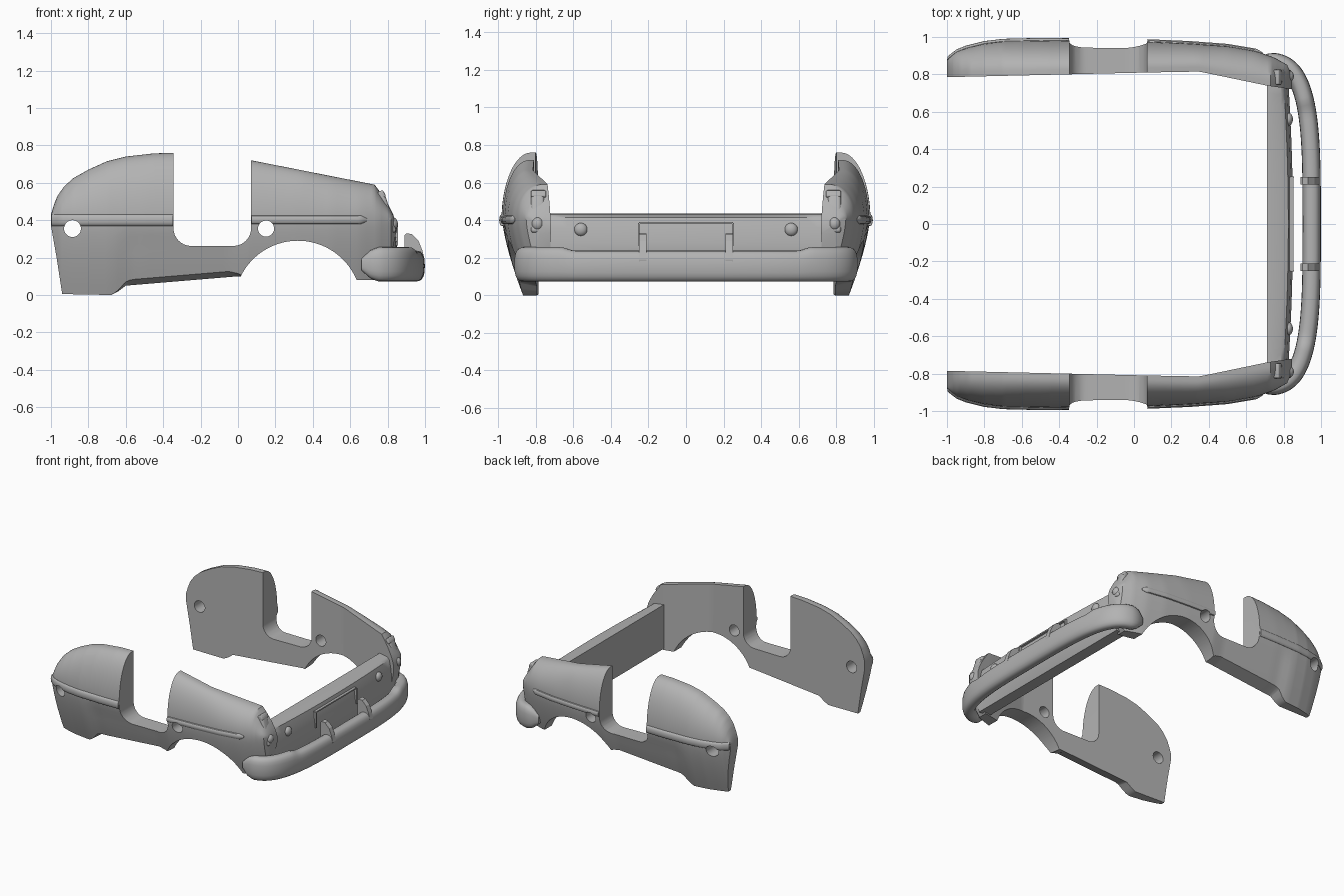
import bpy, bmesh, math
from mathutils import Matrix

cube = bpy.data.objects.get("Cube")
if cube:
    bpy.data.objects.remove(cube, do_unlink=True)

grey = bpy.data.materials.new("plain grey")
grey.use_nodes = True
grey.diffuse_color = (0.45, 0.45, 0.45, 1)
grey.node_tree.nodes["Principled BSDF"].inputs["Base Color"].default_value = (0.45, 0.45, 0.45, 1)


def lerp(x, pts):
    """Piecewise linear lookup."""
    if x <= pts[0][0]:
        return pts[0][1]
    for (a, p), (b, q) in zip(pts, pts[1:]):
        if x <= b:
            return p + (q - p) * (x - a) / (b - a)
    return pts[-1][1]


def finish(name, bm):
    bmesh.ops.recalc_face_normals(bm, faces=bm.faces)
    mesh = bpy.data.meshes.new(name)
    bm.to_mesh(mesh)
    bm.free()
    mesh.materials.append(grey)
    ob = bpy.data.objects.new(name, mesh)
    bpy.context.collection.objects.link(ob)
    return ob


def loft(name, rings):
    """Skin a list of closed rings and cap both ends."""
    bm = bmesh.new()
    rows = [[bm.verts.new(p) for p in ring] for ring in rings]
    n = len(rows[0])
    for a, b in zip(rows, rows[1:]):
        for i in range(n):
            j = (i + 1) % n
            bm.faces.new((a[i], a[j], b[j], b[i]))
    bm.faces.new(rows[0])
    bm.faces.new(rows[-1])
    return finish(name, bm)


def prism(name, outline, y0, y1):
    return loft(name, [[(x, y, z) for x, z in outline] for y in (y0, y1)])


def circle(cx, cz, r, n=48):
    return [(cx + r * math.cos(2 * math.pi * i / n), cz + r * math.sin(2 * math.pi * i / n))
            for i in range(n)]


def select(ob):
    bpy.ops.object.select_all(action='DESELECT')
    ob.select_set(True)
    bpy.context.view_layer.objects.active = ob


def cut(ob, cutters):
    select(ob)
    for c in cutters:
        m = ob.modifiers.new("cut", 'BOOLEAN')
        m.operation, m.solver, m.object = 'DIFFERENCE', 'EXACT', c
        bpy.ops.object.modifier_apply(modifier=m.name)


def smooth(ob, angle=35):
    select(ob)
    bpy.ops.object.shade_smooth_by_angle(angle=math.radians(angle))


def mirror(ob):
    m = ob.modifiers.new("mirror", 'MIRROR')
    m.use_axis = (False, True, False)


# Side panel: outline and width along its length
TOP = [(-1, .43), (-.985, .48), (-.965, .53), (-.93, .58), (-.88, .625), (-.8, .67), (-.7, .715),
       (-.6, .74), (-.45, .757), (-.34, .76), (.06, .722), (.73, .59), (.76, .55), (.8, .49),
       (.83, .43), (.845, .38)]
LOW = [(-1, .37), (-.97, .2), (-.94, .005), (-.68, 0), (-.64, .02), (-.6, .05), (0, .1),
       (.1, .08), (.76, .08), (.8, .12), (.83, .26), (.845, .33)]
WIDE = [(-1, .88), (-.95, .92), (-.9, .94), (-.8, .965), (-.7, .977), (-.5, .982), (.07, .975),
        (.3, .965), (.5, .95), (.65, .925), (.75, .89), (.82, .85), (.845, .79)]
INNER = [(-1, .785), (.07, .81), (.35, .815), (.71, .74), (.845, .72)]
SILL = [(-.66, 0), (-.57, 1), (-.05, 1), (.05, 0)]


def skin(x, z):
    wide, inner, top = lerp(x, WIDE), lerp(x, INNER), lerp(x, TOP)
    u = min(1, max(0, (z - .41) / max(.01, top - .41)))
    v = max(0, (.4 - z) / .4)
    drop = (wide - inner - .025) * (1 - math.sqrt(1 - u * u)) + .11 * v ** 1.4
    return max(inner + .02, wide - drop - .012 * lerp(x, SILL) * min(1, v * 3))


def panel_ring(x):
    lo, hi, inner = lerp(x, LOW), lerp(x, TOP), lerp(x, INNER)
    start = lo + .03 * lerp(x, SILL)
    n = 22
    ring = []
    for i in range(n + 1):
        z = start + (hi - start) * math.sin(math.pi / 2 * i / n)
        ring.append((x, skin(x, z), z))
    return ring + [(x, inner, hi), (x, inner, lo)]


stations = sorted({round(-1 + 1.845 * i / 70, 4) for i in range(71)} | {p[0] for p in TOP + LOW})
stations = [x for i, x in enumerate(stations) if i == 0 or x - stations[i - 1] > .002]
panel = loft("side_panel", [panel_ring(x) for x in stations])

# Door notch, wheel arch and round holes
notch = [(-.345, 1), (.07, 1)]
for cx, a0 in ((-.025, 0), (-.25, -90)):
    for k in range(9):
        a = math.radians(a0 - 90 * k / 8)
        notch.append((cx + .095 * math.cos(a), .357 + .095 * math.sin(a)))
cutters = [prism("notch_cutter", notch, .5, 1.2),
           prism("arch_cutter", circle(.32, -.05, .34, 96), .5, 1.2),
           prism("front_hole_cutter", circle(-.885, .355, .045), .5, 1.2),
           prism("rear_hole_cutter", circle(.15, .355, .043), .5, 1.2)]


# Belt trim ribs follow the skin
def rib(name, x0, x1, z, h):
    rings = []
    for i in range(41):
        x = x0 + (x1 - x0) * i / 40
        y = skin(x, z)
        s = min(1, .3 + (x1 - x) * 25) if x1 > 0 else 1
        rings.append([(x, y + .013 * s * math.cos(a), z + h * s * math.sin(a))
                      for a in (2 * math.pi * k / 12 for k in range(12))])
    return loft(name, rings)


ribs = [rib("front_belt_trim", -.998, -.347, .4, .03), rib("rear_belt_trim", .072, .69, .402, .022)]
cut(panel, cutters)
for r in ribs:
    cut(r, cutters[2:])
for c in cutters:
    bpy.data.objects.remove(c, do_unlink=True)
for ob in [panel] + ribs:
    smooth(ob)
    mirror(ob)

# Rear body panel, bowed outward
rings = []
for i in range(25):
    y = -.76 + 1.52 * i / 24
    b = .025 * (1 - (y / .76) ** 2)
    rings.append([(.71, y, .09), (.71, y, .435), (.785, y, .43), (.8 + b, y, .415), (.815 + b, y, .36),
                  (.825 + b, y, .28), (.825 + b, y, .2), (.8, y, .09)])
smooth(loft("rear_panel", rings))

# Wraparound bumper
path = []
for i in range(73):
    t = math.pi * i / 72
    c = math.cos(t)
    path.append((.66 + .29 * max(0, math.sin(t)) ** .57, math.copysign(.87 * abs(c) ** .57, c)))
rings = []
for i, (x, y) in enumerate(path):
    a, b = path[max(0, i - 1)], path[min(72, i + 1)]
    d = math.hypot(b[0] - a[0], b[1] - a[1])
    nx, ny = -(b[1] - a[1]) / d, (b[0] - a[0]) / d
    s = min(1, .35 + math.sqrt((x - .66) / .22))
    h = lerp(abs(y), [(.6, .083), (.66, .092)])
    ring = []
    for k in range(20):
        q = 2 * math.pi * k / 20
        w = math.copysign(abs(math.cos(q)) ** .75, math.cos(q)) * .049 * s
        v = math.copysign(abs(math.sin(q)) ** .75, math.sin(q)) * h * s
        ring.append((x + nx * w, y + ny * w, .072 + h + v))
    rings.append(ring)
smooth(loft("bumper", rings), 50)

# Bumper guards
guard = prism("bumper_guard", [(.89, .2), (.89, .32), (.9, .33), (.93, .325), (.965, .29), (.985, .24),
                               (.998, .19), (.99, .14)], .21, .25)
mirror(guard)


def ball(name, at, size):
    bm = bmesh.new()
    bmesh.ops.create_uvsphere(bm, u_segments=24, v_segments=12, radius=1,
                              matrix=Matrix.Translation(at) @ Matrix.Diagonal((*size, 1)))
    ob = finish(name, bm)
    smooth(ob, 60)
    mirror(ob)


# Lamps on the rear panel and on the panel corners
ball("reverse_lamp", (.825, .56, .35), (.025, .035, .035))
ball("tail_lamp", (.825, .79, .38), (.03, .032, .036))


def block(name, at, size, tilt=0, bevel=0):
    bm = bmesh.new()
    bmesh.ops.create_cube(bm, size=1, matrix=Matrix.Translation(at) @ Matrix.Rotation(tilt, 4, 'Y')
                          @ Matrix.Diagonal((*size, 1)))
    if bevel:
        bmesh.ops.bevel(bm, geom=bm.edges[:], offset=bevel, segments=3, affect='EDGES', profile=.5)
    ob = finish(name, bm)
    smooth(ob)
    return ob


mirror(block("tail_lamp_housing", (.79, .79, .44), (.05, .07, .23), -.3, .015))
mirror(block("tail_lamp_cap", (.765, .785, .535), (.04, .08, .04), -.5, .008))

# Plate recess frame
block("plate_frame_top", (.842, 0, .385), (.02, .5, .01))
mirror(block("plate_frame_side", (.846, .25, .325), (.02, .01, .12)))
